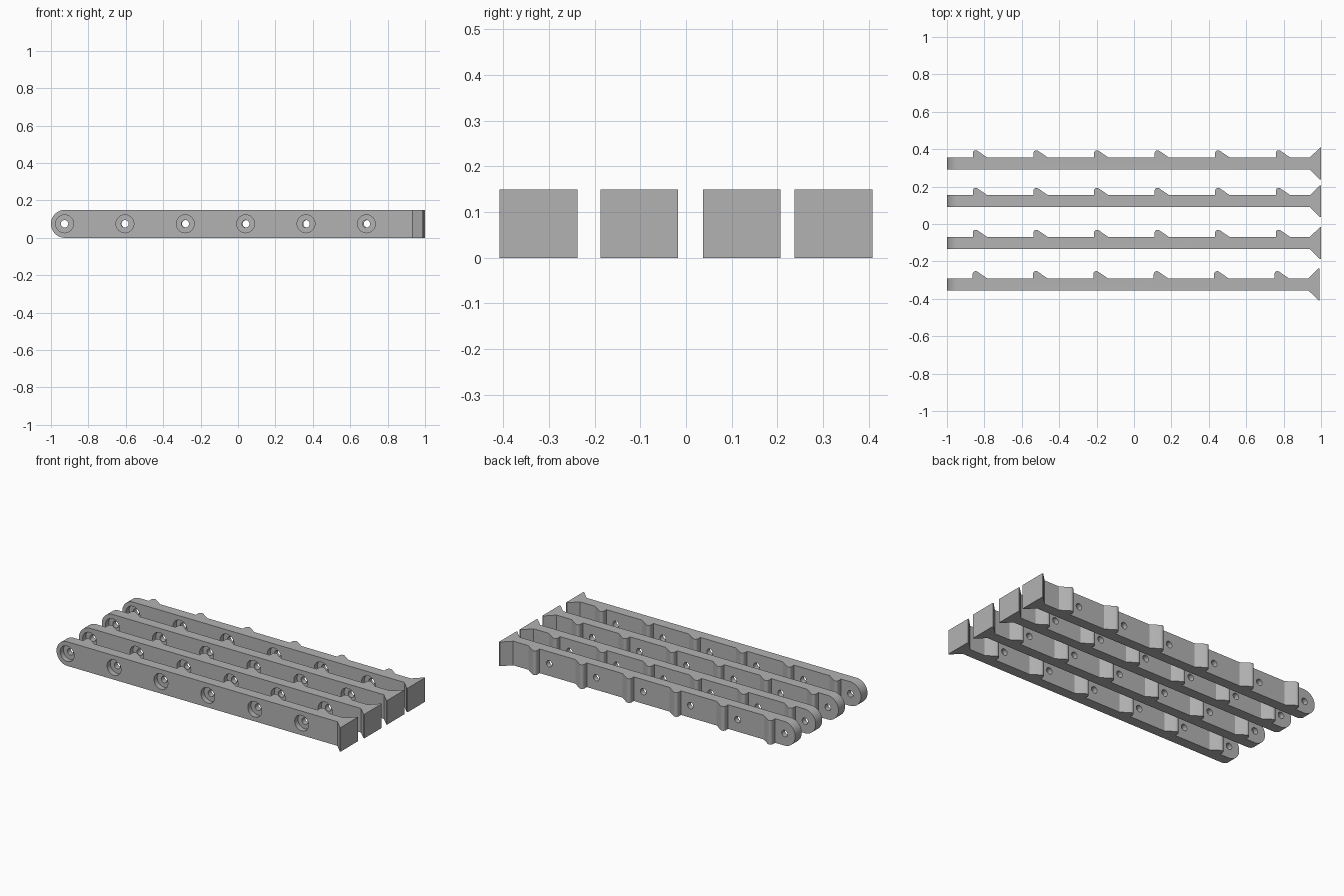
import bpy
import bmesh
from math import pi, sin, cos
from mathutils import Vector

cube = bpy.data.objects.get("Cube")
if cube:
    bpy.data.objects.remove(cube, do_unlink=True)

HEIGHT, HALF, PITCH = 0.15, 0.032, 0.324
FLARE = 0.085       # half width of the end plate
TOOTH = 0.039       # tooth height above the bar
COUNT = 6

grey = bpy.data.materials.new("plain_grey")
grey.use_nodes = True
grey.diffuse_color = (0.45, 0.45, 0.45, 1)
grey.node_tree.nodes["Principled BSDF"].inputs["Base Color"].default_value = (0.45, 0.45, 0.45, 1)


def arc(cx, cy, r, start, end, steps):
    return [(cx + r * cos(start + (end - start) * i / steps),
             cy + r * sin(start + (end - start) * i / steps)) for i in range(steps + 1)]


def prism(name, points, place, depth):
    """Extrude a flat outline; place maps outline points into space."""
    bm = bmesh.new()
    face = bm.faces.new([bm.verts.new(place(*p)) for p in points])
    moved = bmesh.ops.extrude_face_region(bm, geom=[face])["geom"]
    bmesh.ops.translate(bm, vec=Vector(depth),
                        verts=[v for v in moved if isinstance(v, bmesh.types.BMVert)])
    bmesh.ops.recalc_face_normals(bm, faces=bm.faces)
    mesh = bpy.data.meshes.new(name)
    bm.to_mesh(mesh)
    bm.free()
    mesh.materials.append(grey)
    obj = bpy.data.objects.new(name, mesh)
    bpy.context.collection.objects.link(obj)
    return obj


def cut(obj, cutter, operation):
    cutter.hide_render = True
    mod = obj.modifiers.new(cutter.name, "BOOLEAN")
    mod.object, mod.operation, mod.solver = cutter, operation, "EXACT"


# Plan outline: plain front, flared end plate, ratchet teeth along the back
outline = [(-1, -HALF), (0.94, -HALF), (0.994, -FLARE), (1, -FLARE),
           (1, FLARE), (0.994, FLARE), (0.94, HALF)]
for i in reversed(range(COUNT)):
    x = -0.862 + PITCH * i
    top = HALF + TOOTH
    outline += [(x + 0.078, HALF), (x + 0.03, top - 0.006)]
    outline += arc(x + 0.016, top - 0.016, 0.016, pi / 3, pi, 8)
    outline.append((x, HALF))
outline.append((-1, HALF))
bar = prism("bar_1", outline, lambda x, y: (x, y, 0), (0, 0, HEIGHT))

# Rounded left end
R = HEIGHT / 2
side = arc(-1 + R, R, R, pi / 2, 3 * pi / 2, 32)
side = [(1.1, HEIGHT + 0.05), (-1 + R, HEIGHT + 0.05)] + side + [(-1 + R, -0.05), (1.1, -0.05)]
cutters = [prism("end_rounder", side, lambda x, z: (x, -0.2, z), (0, 0.4, 0))]
cut(bar, cutters[0], "INTERSECT")

# Counterbored screw holes
for i in range(COUNT):
    x = -0.927 + PITCH * i
    for name, r, y, depth in (("counterbore", 0.048, -0.1, 0.1), ("screw_hole", 0.02, -0.08, 0.2)):
        ring = arc(x, R, r, 0, 2 * pi, 32)[:-1]
        tool = prism(name, ring, lambda px, pz, y=y: (px, y, pz), (0, depth, 0))
        cut(bar, tool, "DIFFERENCE")
        cutters.append(tool)

# Apply the cuts and drop the helpers
bpy.context.view_layer.update()
graph = bpy.context.evaluated_depsgraph_get()
finished = bpy.data.meshes.new_from_object(bar.evaluated_get(graph))
bar.modifiers.clear()
bar.data = finished
for tool in cutters:
    bpy.data.objects.remove(tool, do_unlink=True)

bpy.ops.object.select_all(action="DESELECT")
bar.select_set(True)
bpy.context.view_layer.objects.active = bar
bpy.ops.object.shade_smooth_by_angle(angle=pi / 6)

# Four parallel bars, the front one slightly shorter
for n, (y, length) in enumerate(((0.323, 1), (0.122, 1), (-0.102, 1), (-0.323, 0.996))):
    obj = bar
    if n:
        obj = bpy.data.objects.new(f"bar_{n + 1}", bar.data)
        bpy.context.collection.objects.link(obj)
    obj.location = (length - 1, y, 0)
    obj.scale.x = length
